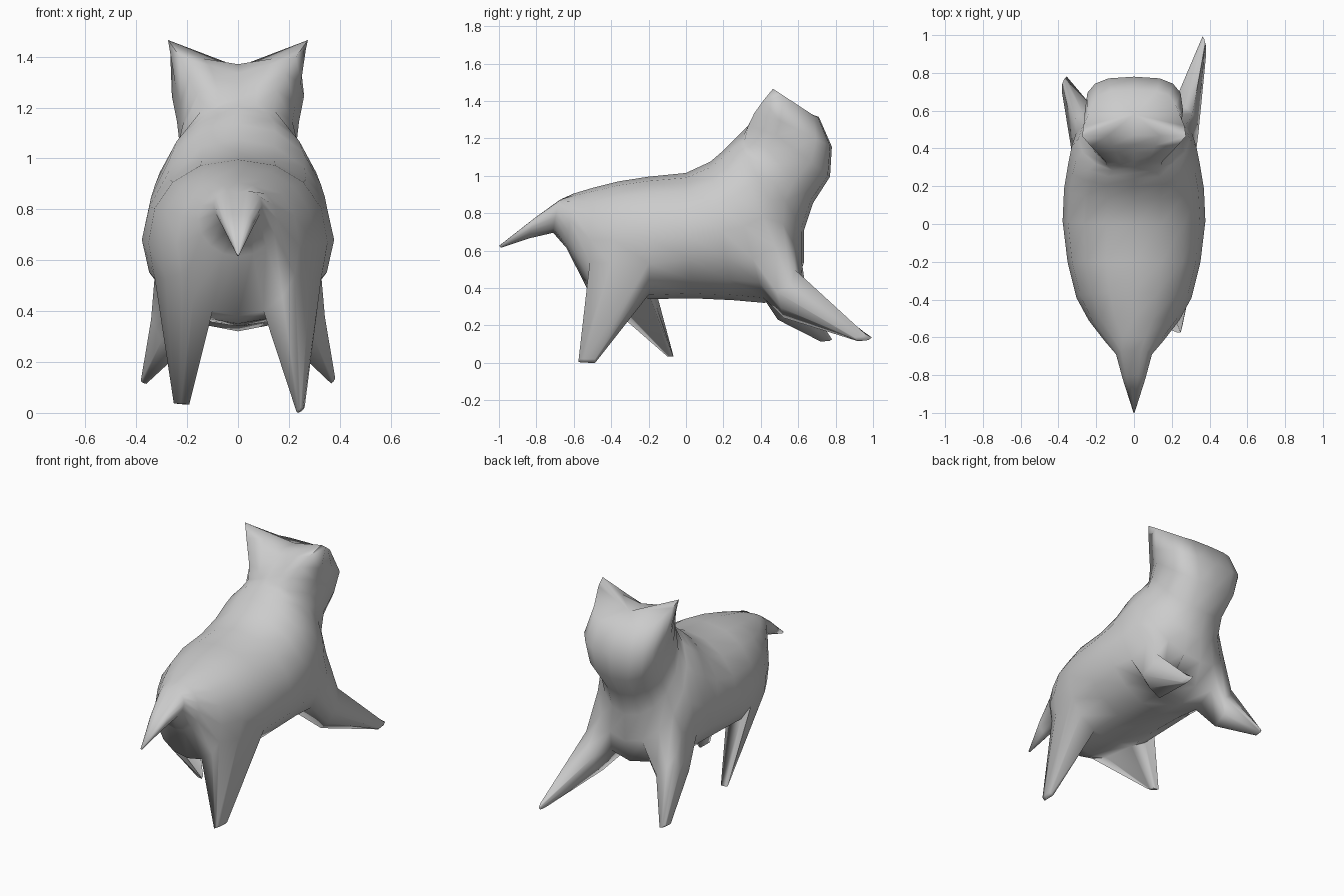
import bpy, bmesh, math
from mathutils import Vector

cube = bpy.data.objects.get("Cube")
if cube:
    bpy.data.objects.remove(cube)

grey = bpy.data.materials.new("plain_grey")
grey.use_nodes = True
grey.diffuse_color = (0.6, 0.6, 0.6, 1)
grey.node_tree.nodes["Principled BSDF"].inputs["Base Color"].default_value = (0.6, 0.6, 0.6, 1)

# Tilted sections from tail to crown: back y, z, belly y, z, half width, squareness
SECTIONS = [
    (-1, .64, -.99, .63, .004, 2),
    (-.8, .79, -.84, .68, .06, 2),
    (-.67, .88, -.71, .71, .095, 2),
    (-.6, .92, -.64, .63, .155, 2),
    (-.5, .95, -.52, .395, .24, 2.2),
    (-.36, .985, -.42, .365, .305, 2.2),
    (-.2, 1.01, -.2, .355, .352, 2.2),
    (0, 1.03, .03, .36, .378, 2),
    (.13, 1.09, .25, .35, .37, 2),
    (.2, 1.15, .42, .335, .35, 2.2),
    (.24, 1.19, .58, .40, .33, 2.2),
    (.27, 1.22, .63, .55, .295, 2),
    (.3, 1.25, .63, .72, .25, 2),
    (.33, 1.28, .68, .87, .23, 2.2),
    (.38, 1.31, .77, 1.01, .24, 2.6),
    (.42, 1.35, .78, 1.17, .26, 3),
    (.47, 1.385, .71, 1.33, .23, 3),
]
SIDES = 16


def power(value, squareness):
    return math.copysign(abs(value) ** (2 / squareness), value)


bm = bmesh.new()

# Body, neck and head as one skin
rings = []
for back_y, back_z, belly_y, belly_z, width, squareness in SECTIONS:
    back, belly = Vector((0, back_y, back_z)), Vector((0, belly_y, belly_z))
    ring = []
    for k in range(SIDES):
        angle = math.tau * k / SIDES
        along = power(math.cos(angle), squareness)
        across = power(math.sin(angle), squareness)
        point = (back + belly) / 2 + (back - belly) / 2 * along
        point.x = width * across
        ring.append(bm.verts.new(point))
    rings.append(ring)

skin = {}
for i in range(len(rings) - 1):
    for k in range(SIDES):
        n = (k + 1) % SIDES
        skin[i, k] = bm.faces.new((rings[i][k], rings[i][n], rings[i + 1][n], rings[i + 1][k]))
bm.faces.new(rings[0])

# Tail widest near its top
for ring in rings[1:3]:
    for v in ring:
        v.co.z += .4 * abs(v.co.x)

# Crown of the head
crown = bm.verts.new((0, .58, 1.375))
for k in range(SIDES):
    bm.faces.new((rings[-1][k], rings[-1][(k + 1) % SIDES], crown))

# Ears, with ridges fading down the flat nape to the spine
for side in (1, -1):
    ear, spine = Vector((side * .275, .465, 1.48)), Vector((side * .06, .22, 1.18))
    for i, drop, weight in ((-1, 0, 1), (-2, .22, 1), (-3, .42, .95), (-4, .6, .75), (-5, .8, .45)):
        ring = rings[i]
        ring[2 * side].co = ring[2 * side].co.lerp(ear.lerp(spine, drop), weight)
        ring[side].co = (ring[0].co + ring[2 * side].co) / 2
    top = rings[-1]
    top[side].co.z -= .025
    for step in (1, 2, 3):
        top[(2 + step) * side].co = ear.lerp(top[6 * side].co, step / 4)
        top[(2 + step) * side].co.x += side * .015


# Legs drawn out of the underside in stages of centre and shrink
def pull_leg(first, last, side, stages):
    columns = (5, 6) if side > 0 else (SIDES - 6, SIDES - 7)
    faces = [skin[i, k] for i in range(first, last) for k in columns]
    for target, shrink in stages:
        made = bmesh.ops.extrude_face_region(bm, geom=faces)["geom"]
        bmesh.ops.delete(bm, geom=[f for f in faces if f.is_valid], context='FACES')
        faces = [f for f in made if isinstance(f, bmesh.types.BMFace)]
        verts = [v for v in made if isinstance(v, bmesh.types.BMVert)]
        center = sum((v.co for v in verts), Vector()) / len(verts)
        for v in verts:
            offset = v.co - center
            v.co = Vector(target) + Vector([a * s for a, s in zip(offset, shrink)])


pull_leg(4, 6, 1, [((.245, -.535, .025), (.14, .28, .12))])
pull_leg(4, 6, -1, [((-.22, -.085, .05), (.27, .1, .03))])
pull_leg(9, 11, 1, [((.28, .57, .375), (.6, .6, .65)), ((.373, .95, .148), (.15, .6, .15))])
pull_leg(9, 11, -1, [((-.28, .54, .365), (.6, .6, .65)), ((-.37, .745, .138), (.2, .5, .08))])

bmesh.ops.recalc_face_normals(bm, faces=bm.faces)
lowest = min(v.co.z for v in bm.verts)
bmesh.ops.translate(bm, verts=bm.verts, vec=(0, 0, -lowest))

mesh = bpy.data.meshes.new("animal_body")
bm.to_mesh(mesh)
bm.free()
mesh.materials.append(grey)
animal = bpy.data.objects.new("animal_body", mesh)
bpy.context.collection.objects.link(animal)
bpy.context.view_layer.objects.active = animal
animal.select_set(True)
bpy.ops.object.shade_smooth_by_angle(angle=math.radians(100))
